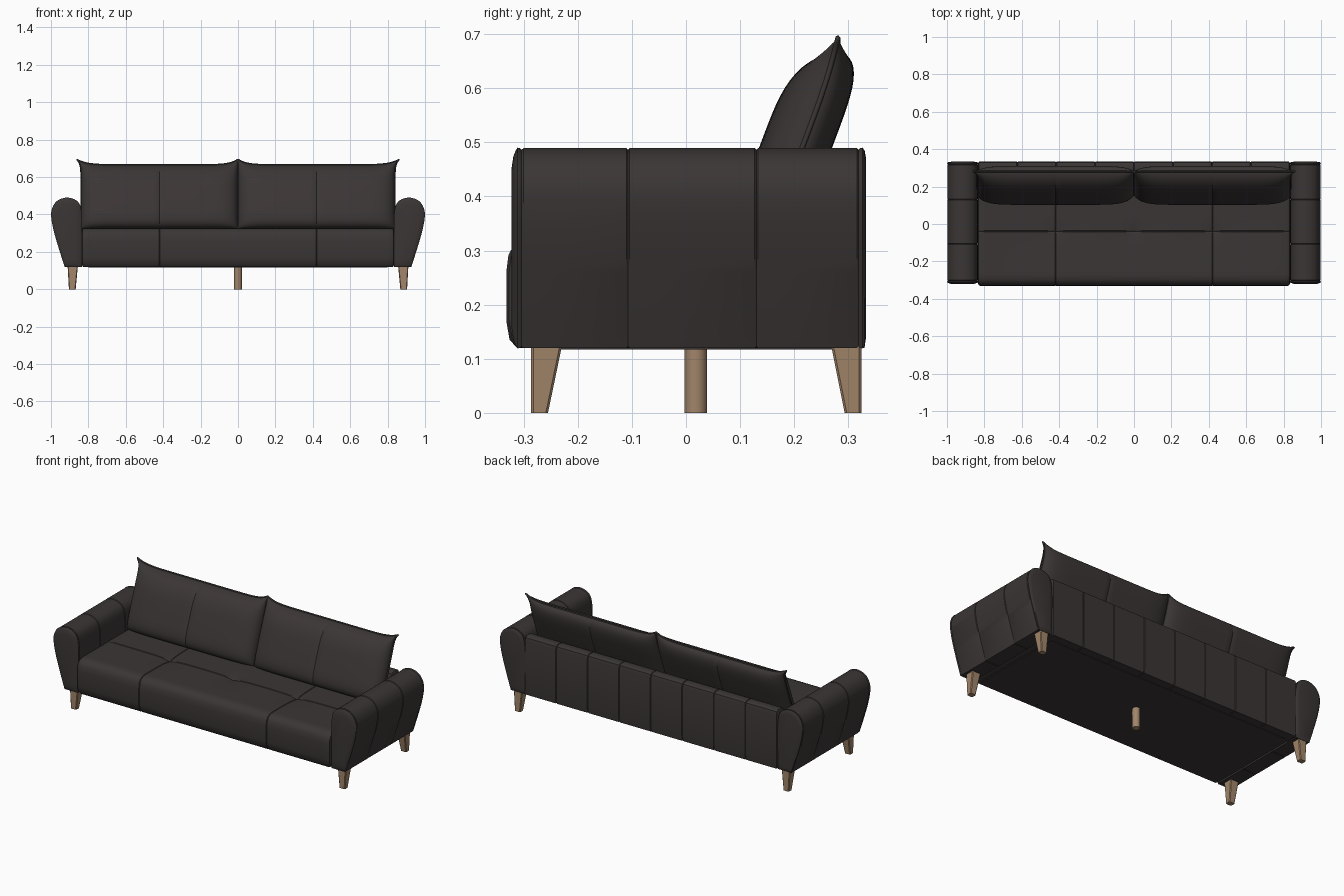
import bpy, bmesh, math
from mathutils import Vector

if "Cube" in bpy.data.objects:
    bpy.data.objects.remove(bpy.data.objects["Cube"])


def material(name, rgb):
    m = bpy.data.materials.new(name)
    m.diffuse_color = (*rgb, 1)
    m.use_nodes = True
    m.node_tree.nodes["Principled BSDF"].inputs["Base Color"].default_value = m.diffuse_color
    return m


LEATHER = material("dark brown leather", (0.044, 0.036, 0.036))
WOOD = material("light wood", (0.36, 0.235, 0.145))


def finish(name, bm, mat, angle=35):
    bmesh.ops.remove_doubles(bm, verts=bm.verts, dist=1e-5)
    bmesh.ops.recalc_face_normals(bm, faces=bm.faces)
    me = bpy.data.meshes.new(name)
    bm.to_mesh(me)
    bm.free()
    me.materials.append(mat)
    ob = bpy.data.objects.new(name, me)
    bpy.context.collection.objects.link(ob)
    bpy.ops.object.select_all(action='DESELECT')
    ob.select_set(True)
    bpy.context.view_layer.objects.active = ob
    bpy.ops.object.shade_smooth_by_angle(angle=math.radians(angle))
    return ob


def bridge(bm, rings):
    n = len(rings[0])
    for a, b in zip(rings, rings[1:]):
        for i in range(n):
            j = (i + 1) % n
            bm.faces.new((a[i], a[j], b[j], b[i]))
    bm.faces.new(rings[0])
    bm.faces.new(rings[-1])


def loft(profile, stations, place):
    """Sweep a closed 2D profile through (position, inset) stations."""
    lo = [min(p[k] for p in profile) for k in (0, 1)]
    hi = [max(p[k] for p in profile) for k in (0, 1)]
    bm = bmesh.new()
    rings = []
    for pos, inset in stations:
        ring = []
        for p in profile:
            q = []
            for k in (0, 1):
                c, h = (lo[k] + hi[k]) / 2, (hi[k] - lo[k]) / 2
                q.append(c + (p[k] - c) * (1 - inset / h))
            ring.append(bm.verts.new(place(pos, *q)))
        rings.append(ring)
    bridge(bm, rings)
    return bm


def seam(pos, depth=0.003, w=0.003):
    return [(pos - w, 0), (pos, depth), (pos + w, 0)]


def spline(pts, steps=4):
    """Catmull-Rom through an open list of points."""
    v = [Vector(p) for p in pts]
    v = [v[0]] + v + [v[-1]]
    out = []
    for i in range(1, len(v) - 2):
        a, b, c, d = v[i - 1:i + 3]
        for s in range(steps):
            t = s / steps
            out.append(0.5 * (2 * b + (c - a) * t + (2 * a - 5 * b + 4 * c - d) * t * t
                              + (3 * b - a - 3 * c + d) * t ** 3))
    return out + [v[-1]]


# Arms: flared rounded profile swept front to back, with piping and two seams
arm_profile = spline([(0.926, 0.12), (0.955, 0.21), (0.984, 0.31), (0.998, 0.39), (0.991, 0.437),
                      (0.965, 0.473), (0.92, 0.489), (0.877, 0.481), (0.848, 0.455),
                      (0.836, 0.40), (0.834, 0.30), (0.836, 0.12)])
arm_stations = ([(-0.322, 0.035), (-0.319, 0.015), (-0.314, 0.003), (-0.311, -0.001), (-0.307, 0.0),
                 (-0.304, 0.003), (-0.300, 0)] + seam(-0.107) + seam(0.13)
                + [(0.316, 0), (0.319, 0.003), (0.322, 0), (0.326, -0.001), (0.330, 0.004), (0.333, 0.02)])
for side, label in ((-1, "left"), (1, "right")):
    finish(label + "_arm", loft(arm_profile, arm_stations,
                                lambda y, x, z: (side * x, y, z)), LEATHER)

# Seat: rounded front, seams and three button tufts on top
tufts = (-0.42, 0.0, 0.42)
ys = sorted([-0.27 + 0.02 * i for i in range(27)] + [-0.044, -0.04, -0.036])
seat_profile = ([(-0.312, 0.12), (-0.326, 0.135), (-0.332, 0.17), (-0.332, 0.26), (-0.328, 0.292),
                 (-0.316, 0.314), (-0.295, 0.325)] + [(y, 0.327) for y in ys] + [(0.27, 0.12)])
seam_x = {round(t + d, 4) for t in tufts for d in (-0.003, 0, 0.003)}
xs = sorted({round(-0.82 + 0.02 * i, 4) for i in range(83)} | seam_x)
seat_stations = ([(-0.835, 0.02), (-0.831, 0.005)]
                 + [(x, 0.003 if abs(x) == 0.42 else 0) for x in xs]
                 + [(0.831, 0.005), (0.835, 0.02)])
bm = loft(seat_profile, seat_stations, lambda x, y, z: (x, y, z))
for v in bm.verts:
    if v.co.z > 0.3 and v.co.y > -0.3:
        for t in tufts:
            d = math.hypot(v.co.x - t, v.co.y + 0.04)
            v.co.z -= 0.012 * math.exp(-d / 0.05)
        if abs(v.co.y + 0.04) < 0.001:
            v.co.z -= 0.003
finish("seat", bm, LEATHER)

# Back frame: eight upholstered panels
back_profile = [(0.262, 0.12), (0.33, 0.12), (0.333, 0.15), (0.333, 0.44), (0.328, 0.458),
                (0.315, 0.466), (0.28, 0.466), (0.266, 0.458), (0.262, 0.44)]
back_stations = [(-0.835, 0.012), (-0.829, 0)]
for k in range(-3, 4):
    back_stations += seam(k * 0.208)
back_stations += [(0.829, 0), (0.835, 0.012)]
finish("back_frame", loft(back_profile, back_stations, lambda x, y, z: (x, y, z)), LEATHER)

# Underside panel
bm = bmesh.new()
bmesh.ops.create_cube(bm, size=1)
for v in bm.verts:
    v.co = (v.co.x * 1.60, v.co.y * 0.56, 0.12 + v.co.z * 0.006)
finish("underside_panel", bm, LEATHER)


# Back cushions: leaning pillows with pointed upper corners
def cushion_point(side, u, v, face):
    z = 0.495 + 0.17 * v
    y = 0.155 + 0.375 * (z - 0.33)
    if v > 0:
        z += 0.028 * abs(u) ** 10 * v ** 4
    x = 0.42 + 0.418 * u
    if u > 0 and v > 0:
        x += 0.022 * u ** 4 * v ** 12
    f = math.sqrt(max(0, 1 - u ** 8)) * math.sqrt(max(0, 1 - v ** 4))
    if abs(u) < 0.001:
        f -= 0.035 * f
    y += f * (-0.08 if face < 0 else 0.055)
    return Vector((side * x, y, z))


us = sorted({round(math.sin(math.pi / 2 * i / 20), 5) for i in range(-20, 21)} | {-0.009, 0.009})
vs = [math.sin(math.pi / 2 * i / 14) for i in range(-14, 15)]
for side, label in ((-1, "left"), (1, "right")):
    bm = bmesh.new()
    for face in (-1, 1):
        grid = [[bm.verts.new(cushion_point(side, u, v, face)) for v in vs] for u in us]
        for a, b in zip(grid, grid[1:]):
            for j in range(len(vs) - 1):
                bm.faces.new((a[j], b[j], b[j + 1], a[j + 1]))
    finish(label + "_back_cushion", bm, LEATHER)

    # Piping around the cushion rim
    rim = ([(u, 1) for u in us] + [(1, v) for v in reversed(vs[:-1])]
           + [(u, -1) for u in reversed(us[:-1])] + [(-1, v) for v in vs[1:-1]])
    cu = bpy.data.curves.new(label + "_cushion_piping", 'CURVE')
    cu.dimensions = '3D'
    cu.bevel_depth = 0.005
    cu.bevel_resolution = 1
    sp = cu.splines.new('POLY')
    sp.points.add(len(rim) - 1)
    for p, (u, v) in zip(sp.points, rim):
        p.co = (*cushion_point(side, u, v, 1), 1)
    sp.use_cyclic_u = True
    cu.materials.append(LEATHER)
    ob = bpy.data.objects.new(label + "_cushion_piping", cu)
    bpy.context.collection.objects.link(ob)
    bpy.ops.object.select_all(action='DESELECT')
    ob.select_set(True)
    bpy.context.view_layer.objects.active = ob
    bpy.ops.object.convert(target='MESH')


# Corner legs: tapered blocks, given as (x0, x1, y0, y1) at floor and top
def leg(name, side, floor, top):
    bm = bmesh.new()
    rings = [[bm.verts.new((side * r[i], r[j], z)) for i, j in ((0, 2), (1, 2), (1, 3), (0, 3))]
             for r, z in ((floor, 0.0), (top, 0.125))]
    bridge(bm, rings)
    bmesh.ops.bevel(bm, geom=[e for e in bm.edges if abs(e.verts[0].co.z - e.verts[1].co.z) > 0.1],
                    offset=0.004, segments=1, affect='EDGES')
    finish(name, bm, WOOD, 20)


for side, label in ((-1, "left"), (1, "right")):
    leg(label + "_front_leg", side, (0.868, 0.904, -0.286, -0.255), (0.856, 0.911, -0.286, -0.229))
    leg(label + "_rear_leg", side, (0.868, 0.904, 0.293, 0.324), (0.856, 0.911, 0.268, 0.324))

# Round centre leg
bm = bmesh.new()
bmesh.ops.create_cone(bm, cap_ends=True, segments=24, radius1=0.021, radius2=0.021, depth=0.125)
bmesh.ops.translate(bm, verts=bm.verts, vec=(0, 0.018, 0.0625))
finish("centre_leg", bm, WOOD)
